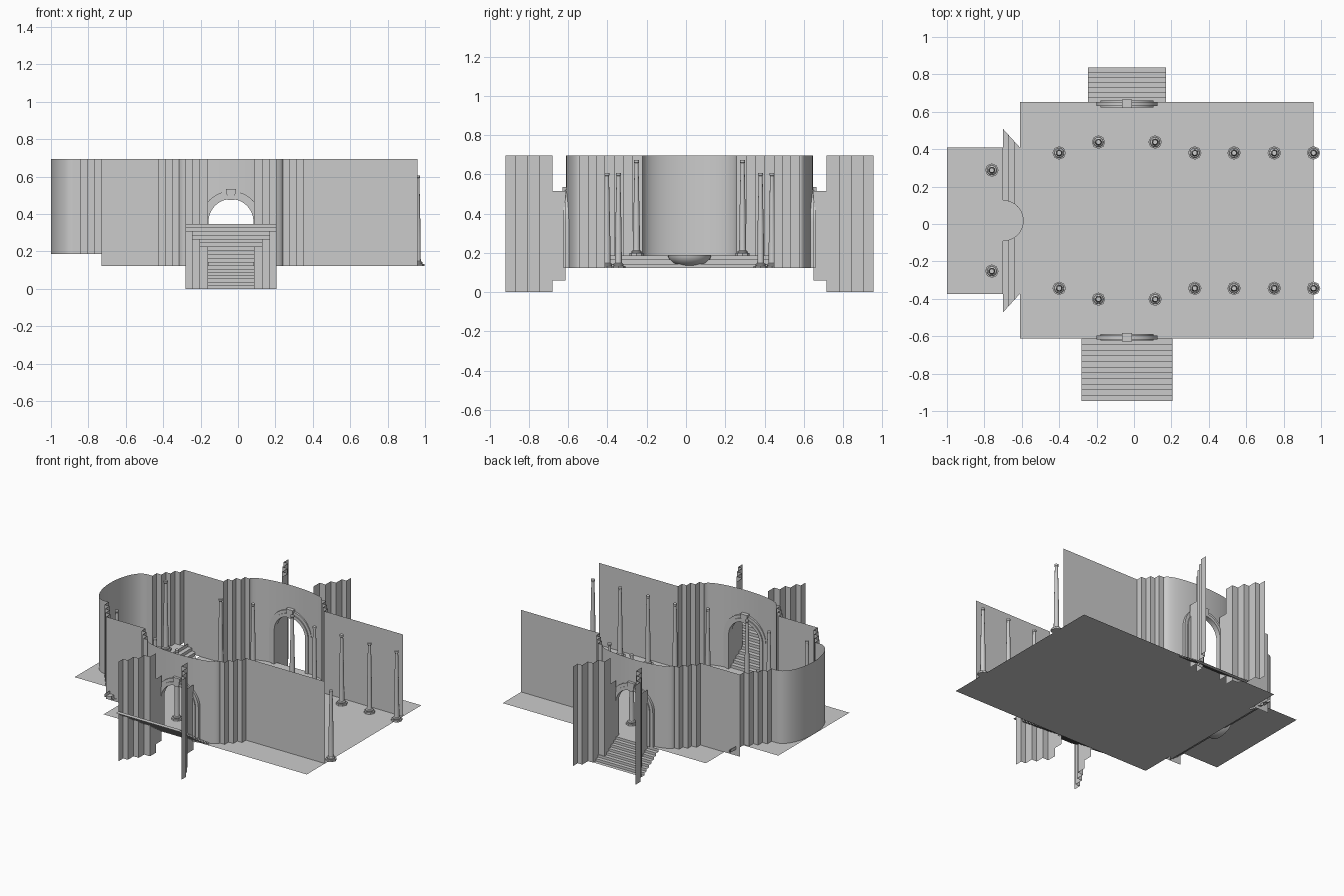
import bpy, bmesh, math

if "Cube" in bpy.data.objects:
    bpy.data.objects.remove(bpy.data.objects["Cube"])

CX, CY = -0.0375, 0.018      # portal axis, nave axis
FLOOR, DAIS, TOP = 0.122, 0.187, 0.695


def make(name, verts, faces, smooth=False):
    me = bpy.data.meshes.new(name)
    me.from_pydata(verts, [], faces)
    ob = bpy.data.objects.new(name, me)
    bpy.context.collection.objects.link(ob)
    bm = bmesh.new()
    bm.from_mesh(me)
    bmesh.ops.remove_doubles(bm, verts=bm.verts, dist=1e-5)
    bm.to_mesh(me)
    bm.free()
    if smooth:
        bpy.context.view_layer.objects.active = ob
        ob.select_set(True)
        bpy.ops.object.shade_smooth_by_angle(angle=math.radians(30))
        ob.select_set(False)
    return ob


def sheet(name, path, smooth=False):
    """Vertical sheet along points (x, y, z_low, z_high)."""
    verts, faces = [], []
    for x, y, lo, hi in path:
        verts += [(x, y, lo), (x, y, hi)]
    for i in range(len(path) - 1):
        a, b = path[i], path[i + 1]
        if abs(a[0] - b[0]) + abs(a[1] - b[1]) > 1e-6:
            faces.append((2 * i, 2 * i + 2, 2 * i + 3, 2 * i + 1))
    return make(name, verts, faces, smooth)


def rect(name, x0, x1, y0, y1, z):
    return make(name, [(x0, y0, z), (x1, y0, z), (x1, y1, z), (x0, y1, z)], [(0, 1, 2, 3)])


def stairs(name, x0, x1, y0, z0, y1, z1, n):
    """Zigzag strip of treads and risers from (y0, z0) to (y1, z1)."""
    pts = [(y0, z0)]
    for i in range(n):
        z = z0 + (z1 - z0) * (i + 1) / n
        pts += [(pts[-1][0], z), (y0 + (y1 - y0) * (i + 1) / n, z)]
    verts = [(x, y, z) for y, z in pts for x in (x0, x1)]
    make(name, verts, [(2 * i, 2 * i + 1, 2 * i + 3, 2 * i + 2) for i in range(len(pts) - 1)])


def pleats(a, b, n):
    """Stepped points from a to b: depth first, then along the wall."""
    pts = [a]
    for i in range(n):
        d = a[1] + (b[1] - a[1]) * (i + 1) / n
        pts += [(pts[-1][0], d), (a[0] + (b[0] - a[0]) * (i + 1) / n, d)]
    return pts


def lathe(name, profile, x, y, z, n):
    verts = [(x + r * math.cos(2 * math.pi * k / n), y + r * math.sin(2 * math.pi * k / n), z + h)
             for r, h in profile for k in range(n)]
    faces = [(i * n + k, i * n + (k + 1) % n, (i + 1) * n + (k + 1) % n, (i + 1) * n + k)
             for i in range(len(profile) - 1) for k in range(n)]
    faces += [tuple(range(n))[::-1], tuple(range((len(profile) - 1) * n, len(profile) * n))]
    return make(name, verts, faces, True)


# Floors
rect("nave_floor", -0.61, 0.96, -0.612, 0.652, FLOOR)
rect("dais_floor", -1.0, -0.70, -0.375, 0.41, DAIS)

# Splayed steps between nave and dais
verts, faces = [], []
for i in range(3):
    z = DAIS - (DAIS - FLOOR) * (i + 1) / 3
    xa, xb = -0.70 + 0.03 * i, -0.67 + 0.03 * i
    ha, hb = 0.49 - 0.033 * i, 0.457 - 0.033 * i
    k = len(verts)
    verts += [(xa, CY - ha, z), (xb, CY - hb, z), (xb, CY + hb, z), (xa, CY + ha, z)]
    verts += [(xa, CY - ha, z + 0.0217), (xa, CY + ha, z + 0.0217)]
    faces += [(k, k + 1, k + 2, k + 3), (k, k + 3, k + 5, k + 4)]
make("dais_steps", verts, faces)

# Half-bowl pulpit ledge in front of the dais
N, M = 20, 8
verts = [(-0.70 + 0.11 * math.cos(p) * math.sin(t), CY + 0.11 * math.cos(p) * math.cos(t),
          DAIS + 0.003 - 0.066 * math.sin(p))
         for p in [math.pi / 2 * j / M for j in range(M + 1)]
         for t in [math.pi * i / N for i in range(N + 1)]]
faces = [(j * (N + 1) + i, j * (N + 1) + i + 1, (j + 1) * (N + 1) + i + 1, (j + 1) * (N + 1) + i)
         for j in range(M) for i in range(N)]
make("ledge_bowl", verts, faces + [tuple(range(N + 1))], True)

R_OPEN, SPRING = 0.137, 0.36
for side, label in ((-1, "front"), (1, "back")):
    # Nave wall, pleated in to the rounded transept with its doorway, then on to the choir
    right = [(0.96, 0.43)] + pleats((0.35, 0.43), (0.24, 0.56), 3)
    left = [(2 * CX - x, d) for x, d in right[:0:-1]] + [(-0.73, 0.43)]
    path = [(x, d, FLOOR) for x, d in right]

    def bulge(u):
        return 0.56 + 0.068 * math.sqrt(max(0, 1 - (u / 0.2775) ** 2))
    for i in range(15):
        u = 0.2775 * math.cos(math.acos(R_OPEN / 0.2775) * i / 14)
        path.append((CX + u, bulge(u), FLOOR))
    for i in range(25):
        a = math.pi * i / 24
        u = R_OPEN * math.cos(a)
        path.append((CX + u, bulge(u), SPRING + R_OPEN * math.sin(a)))
    for i in range(14, -1, -1):
        u = -0.2775 * math.cos(math.acos(R_OPEN / 0.2775) * i / 14)
        path.append((CX + u, bulge(u), FLOOR))
    path += [(x, d, FLOOR) for x, d in left]
    sheet(label + "_wall", [(x, CY + side * d, lo, TOP) for x, d, lo in path], True)

    # Door surround: two arch bands with jambs, and a keystone
    yc = CY + side * 0.624
    for part, r0, r1, t in (("inner", 0.120, 0.142, 0.018), ("outer", 0.142, 0.163, 0.011)):
        ring = [(1, FLOOR - SPRING)] + [(math.cos(math.pi * i / 24), None) for i in range(25)] + [(-1, FLOOR - SPRING)]
        verts, faces = [], []
        for c, h in ring:
            for r, dy in ((r0, -t), (r1, -t), (r1, t), (r0, t)):
                z = h if h is not None else r * math.sqrt(max(0, 1 - c * c))
                verts.append((CX + r * c, yc + dy, SPRING + z))
        for i in range(len(ring) - 1):
            for k in range(4):
                m = (k + 1) % 4
                faces.append((4 * i + k, 4 * i + m, 4 * i + 4 + m, 4 * i + 4 + k))
        make(f"{label}_arch_{part}_band", verts, faces, True)
    verts = [(CX + s * w, yc + dy, z) for z, w in ((0.475, 0.018), (0.535, 0.027))
             for s, dy in ((-1, -0.023), (1, -0.023), (1, 0.023), (-1, 0.023))]
    make(label + "_keystone", verts, [(3, 2, 1, 0), (4, 5, 6, 7), (0, 1, 5, 4),
                                      (1, 2, 6, 5), (2, 3, 7, 6), (3, 0, 4, 7)])

    # Splayed, stepped porch walls and the short jamb sheets behind them
    prof = [(0.2425, 0.937), (0.2425, 0.885), (0.207, 0.885), (0.207, 0.822),
            (0.167, 0.822), (0.167, 0.762), (0.122, 0.762), (0.122, 0.697)]
    for s, hand in ((-1, "left"), (1, "right")):
        sheet(f"{label}_porch_wall_{hand}", [(CX + s * w, CY + side * d, 0, TOP) for w, d in prof])
        sheet(f"{label}_jamb_{hand}", [(CX + s * 0.122, CY + side * d, 0.06, 0.515) for d in (0.697, 0.632)])

# Apse: pleats at both sides and a rounded end
half = pleats((-0.73, 0.43), (-0.88, 0.24), 4)
curve = [(-0.88 - 0.12 * math.sin(math.pi * i / 32), 0.24 * math.cos(math.pi * i / 32)) for i in range(1, 32)]
pts = half + curve + [(x, -d) for x, d in half[::-1]]
sheet("apse_wall", [(x, CY + d, DAIS, TOP) for x, d in pts], True)

# Stairs: front comes down from the street, back leads down and out
stairs("front_stairs", -0.28, 0.205, -0.612, FLOOR, -0.947, 0.347, 11)
stairs("back_stairs", -0.245, 0.172, 0.652, FLOOR, 0.837, 0.0, 7)

# Tapered columns on octagonal plinths
shaft = [(0.025, 0.012), (0.027, 0.017), (0.025, 0.022), (0.018, 0.026), (0.017, 0.04),
         (0.0165, 0.15), (0.010, 0.47), (0.013, 0.473), (0.013, 0.485)]
spots = [(x, 0.362, FLOOR) for x in (-0.4, 0.325, 0.535, 0.75, 0.96)]
spots += [(x, 0.42, FLOOR) for x in (-0.19, 0.113)] + [(-0.76, 0.27, DAIS)]
for x, d, z in spots:
    for s in (-1, 1):
        lathe("column_plinth", [(0.036, 0), (0.036, 0.012)], x, CY + s * d, z, 8)
        lathe("column_shaft", shaft, x, CY + s * d, z, 16)
